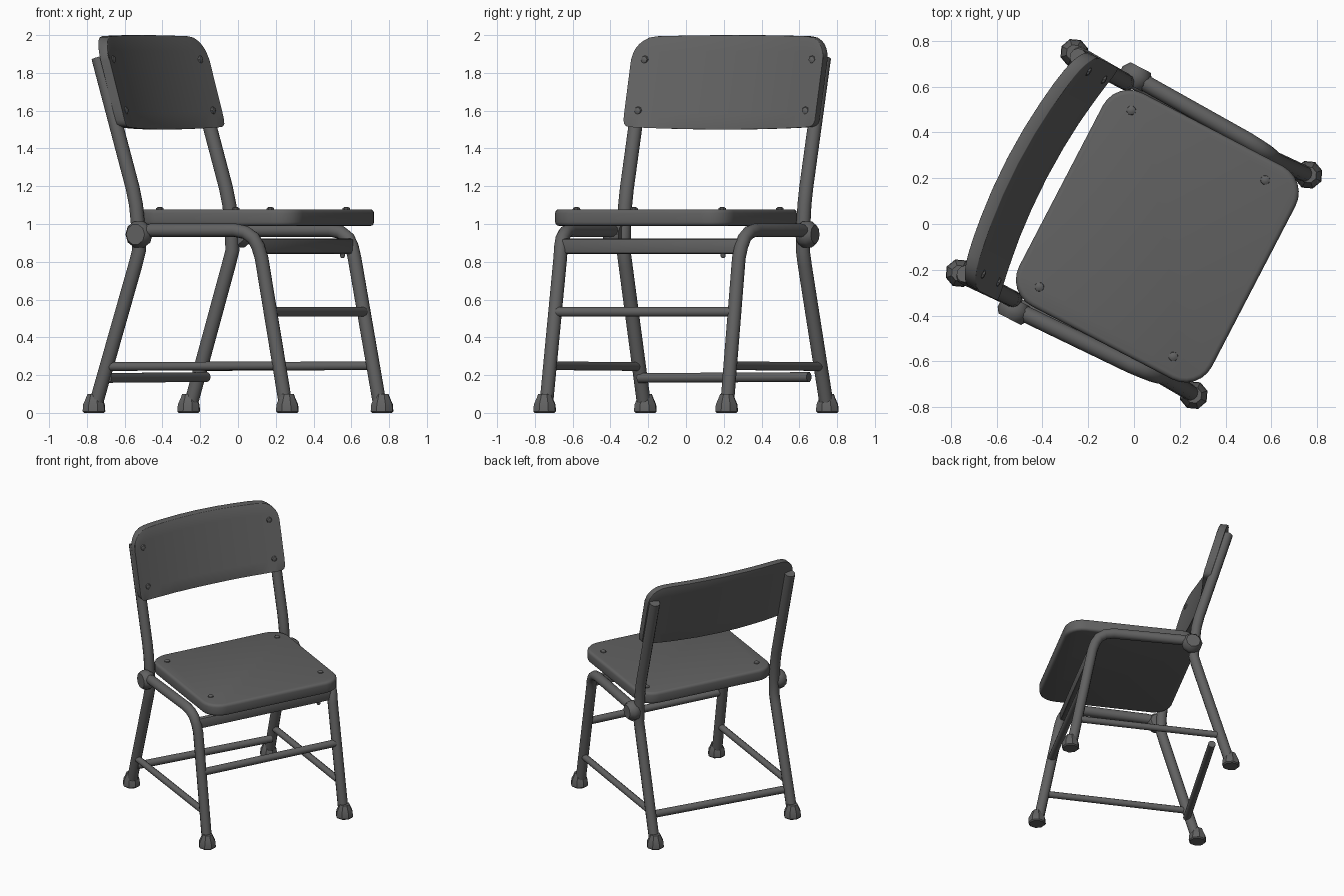
import bpy, bmesh, math
from mathutils import Vector

if "Cube" in bpy.data.objects:
    bpy.data.objects.remove(bpy.data.objects["Cube"])

ANGLE = math.radians(-27.5)      # whole chair is turned about z; local x = forward, y = left

grey = bpy.data.materials.new("dark grey")
grey.diffuse_color = (0.12, 0.12, 0.12, 1)
grey.use_nodes = True
grey.node_tree.nodes["Principled BSDF"].inputs["Base Color"].default_value = grey.diffuse_color


def finish(ob, name, smooth=40):
    ob.name = name
    ob.data.materials.clear()
    ob.data.materials.append(grey)
    ob.rotation_euler = (0, 0, ANGLE)
    bpy.ops.object.select_all(action='DESELECT')
    ob.select_set(True)
    bpy.context.view_layer.objects.active = ob
    bpy.ops.object.shade_smooth_by_angle(angle=math.radians(smooth))
    return ob


def from_bmesh(bm, name, smooth=40):
    bmesh.ops.recalc_face_normals(bm, faces=bm.faces)
    me = bpy.data.meshes.new(name)
    bm.to_mesh(me)
    bm.free()
    ob = bpy.data.objects.new(name, me)
    bpy.context.collection.objects.link(ob)
    return finish(ob, name, smooth)


def tube(name, pts, r, sides=12):
    """Sweep a ring along a path in a vertical plane or a straight line."""
    pts = [Vector(p) for p in pts]
    bm = bmesh.new()
    rings = []
    chord = (pts[-1] - pts[0]).normalized()
    ref = Vector((1, 0, 0)) if abs(chord.y) > 0.9 else Vector((0, 1, 0))
    for i, p in enumerate(pts):
        t = (pts[min(i + 1, len(pts) - 1)] - pts[max(i - 1, 0)]).normalized()
        a = (ref - t * ref.dot(t)).normalized()
        b = t.cross(a)
        rings.append([bm.verts.new(p + r * (a * math.cos(k) + b * math.sin(k)))
                      for k in [2 * math.pi * j / sides for j in range(sides)]])
    for r0, r1 in zip(rings, rings[1:]):
        for j in range(sides):
            k = (j + 1) % sides
            bm.faces.new((r0[j], r0[k], r1[k], r1[j]))
    bm.faces.new(rings[0])
    bm.faces.new(rings[-1])
    return from_bmesh(bm, name)


def lathe(name, centre, profile, axis='Z', sides=10):
    """Capped stack of rings: profile = (radius, height)."""
    bm = bmesh.new()
    rings = []
    for r, h in profile:
        ring = []
        for j in range(sides):
            k = 2 * math.pi * j / sides
            c, s = r * math.cos(k), r * math.sin(k)
            off = {'Z': (c, s, h), 'Y': (c, h, s), 'X': (h, c, s)}[axis]
            ring.append(bm.verts.new(Vector(centre) + Vector(off)))
        rings.append(ring)
    for r0, r1 in zip(rings, rings[1:]):
        for j in range(sides):
            k = (j + 1) % sides
            bm.faces.new((r0[j], r0[k], r1[k], r1[j]))
    bm.faces.new(rings[0])
    bm.faces.new(rings[-1])
    return from_bmesh(bm, name)


# Paired parts: frames, joints and feet
for side, s in (("right", -1), ("left", 1)):
    tube(f"{side}_rear_leg_and_back_post",
         [(-0.57, s * .545, .03), (-0.335, s * .535, .78), (-0.312, s * .535, .86),
          (-0.317, s * .535, .98), (-0.33, s * .535, 1.10), (-0.35, s * .535, 1.19),
          (-0.555, s * .535, 1.88)], .037)
    tube(f"{side}_front_leg_and_rail",
         [(-0.31, s * .572, .95), (-0.22, s * .568, .967), (.27, s * .553, .967),
          (.33, s * .548, .955), (.375, s * .543, .925), (.40, s * .538, .88),
          (.418, s * .533, .82), (.568, s * .54, .03)], .036)
    lathe(f"{side}_joint_knob", (-0.29, s * .575, .945),
          [(.055, -.045), (.072, -.02), (.072, .015), (.05, .045)], 'Y', 10)
    tube(f"{side}_side_rung", [(-.51, s * .543, .245), (.53, s * .54, .25)], .024, 10)
    for end, x in (("rear", -.577), ("front", .577)):
        lathe(f"{side}_{end}_foot", (x, s * .543, 0),
              [(.055, 0), (.063, .008), (.06, .045), (.046, .075), (.036, .10)], 'Z', 8)

# Cross members
tube("front_rung", [(.478, -.53, .535), (.478, .53, .535)], .027, 10)
tube("rear_rung", [(-.50, -.54, .185), (-.45, .50, .19)], .027, 10)

bm = bmesh.new()
bmesh.ops.create_cube(bm, size=1)
for v in bm.verts:
    v.co = Vector((.40 + v.co.x * .04, v.co.y * 1.05, .882 + v.co.z * .08))
bmesh.ops.bevel(bm, geom=bm.edges[:], offset=.012, segments=2, affect='EDGES', profile=.5)
from_bmesh(bm, "front_apron")

# Seat: rounded slab with softened rims
bm = bmesh.new()
x0, x1, hw, rad = -.36, .59, .525, .13
outline = []
for cx, cy, a0 in ((x1 - rad, hw - rad, 0), (x0 + rad, hw - rad, 90),
                   (x0 + rad, -hw + rad, 180), (x1 - rad, -hw + rad, 270)):
    for k in range(7):
        a = math.radians(a0 + k * 15)
        outline.append(bm.verts.new((cx + rad * math.cos(a), cy + rad * math.sin(a), .99)))
base = bm.faces.new(outline)
ext = bmesh.ops.extrude_face_region(bm, geom=[base])
for g in ext['geom']:
    if isinstance(g, bmesh.types.BMVert):
        g.co.z = 1.078
rims = [e for e in bm.edges if abs(e.verts[0].co.z - e.verts[1].co.z) < 1e-5]
bmesh.ops.bevel(bm, geom=rims, offset=.02, segments=3, affect='EDGES', profile=.5)
from_bmesh(bm, "seat", 50)

# Curved, leaning backrest panel
W, TOP, BOT, THICK = .572, 2.0, 1.50, .055


def panel_front(y, z):
    return -.365 - .28 * (z - BOT) - .065 * (1 - (y / W) ** 2)


def corner(y, r):
    d = max(0, abs(y) - (W - r))
    return r - math.sqrt(max(0, r * r - d * d))


bm = bmesh.new()
half = [0, .15, .28, .38, .45, .49, .52, .54, .555, .566, W]
ys = [-y for y in reversed(half[1:])] + half
rows = 6
grids = []
for back in (0, 1):
    g = []
    for y in ys:
        zt = TOP - corner(y, .12) - .01 * (y / W) ** 2
        zb = BOT + corner(y, .035) + .015 * (y / W) ** 2
        g.append([bm.verts.new((panel_front(y, z) - back * THICK, y, z))
                  for z in [zb + (zt - zb) * i / rows for i in range(rows + 1)]])
    for a, b in zip(g, g[1:]):
        for i in range(rows):
            bm.faces.new((a[i], b[i], b[i + 1], a[i + 1]))
    grids.append(g)


def rim(g):
    return ([c[0] for c in g] + g[-1][1:] + [c[-1] for c in reversed(g[:-1])]
            + g[0][-2:0:-1])


ra, rb = rim(grids[0]), rim(grids[1])
for i in range(len(ra)):
    k = (i + 1) % len(ra)
    bm.faces.new((ra[i], ra[k], rb[k], rb[i]))
edges = [bm.edges.get((r[i], r[(i + 1) % len(r)])) for r in (ra, rb) for i in range(len(r))]
bmesh.ops.bevel(bm, geom=edges, offset=.008, segments=2, affect='EDGES',
                profile=.5, clamp_overlap=True)
from_bmesh(bm, "backrest_panel", 50)

# Small bolts on seat and backrest
for s in (-1, 1):
    for x in (-.24, .42):
        lathe("seat_bolt", (x, s * .435, 1.072), [(.022, 0), (.02, .012), (.01, .018)], 'Z', 8)
    for z in (1.60, 1.87):
        lathe("backrest_bolt", (panel_front(.5, z) - .004, s * .50, z),
              [(.022, 0), (.018, .01), (.008, .014)], 'X', 8)
# Hanging screw under the apron
lathe("apron_screw", (.40, .43, .82), [(.008, 0), (.014, .01), (.014, .04)], 'Z', 8)
